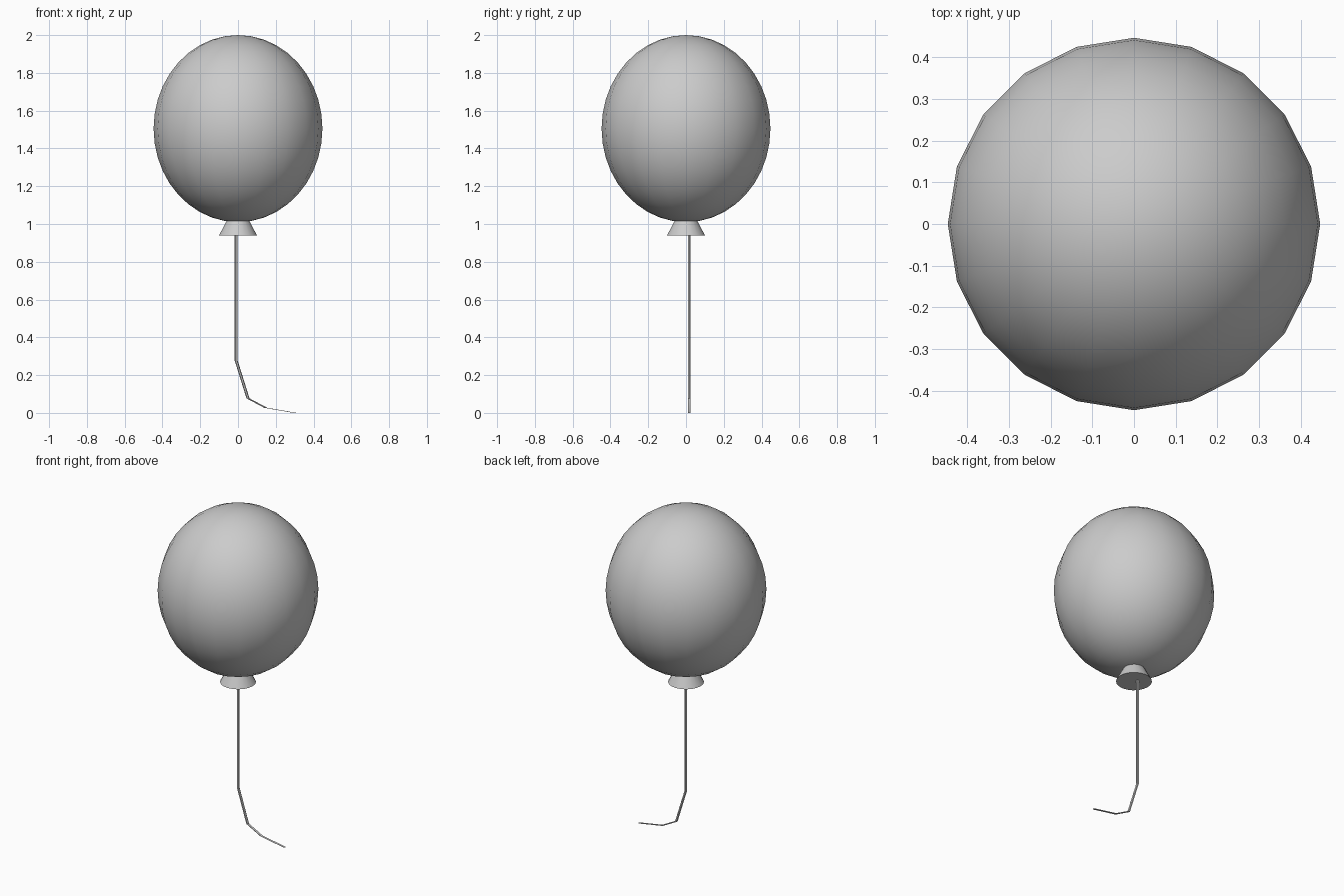
import bpy
import bmesh
import math

if "Cube" in bpy.data.objects:
    bpy.data.objects.remove(bpy.data.objects["Cube"])


def finish(bm, name, smooth_angle=None):
    bmesh.ops.recalc_face_normals(bm, faces=bm.faces)
    mesh = bpy.data.meshes.new(name)
    bm.to_mesh(mesh)
    bm.free()
    obj = bpy.data.objects.new(name, mesh)
    bpy.context.collection.objects.link(obj)
    if smooth_angle:
        bpy.ops.object.select_all(action='DESELECT')
        obj.select_set(True)
        bpy.context.view_layer.objects.active = obj
        bpy.ops.object.shade_smooth_by_angle(angle=math.radians(smooth_angle))
    return obj


def loft(name, rings, sides, smooth_angle=None):
    """Join horizontal rings given as (x, y, z, radius), capping both ends."""
    bm = bmesh.new()
    loops = []
    for x, y, z, r in rings:
        angles = [2 * math.pi * i / sides for i in range(sides)]
        loops.append([bm.verts.new((x + r * math.cos(a), y + r * math.sin(a), z)) for a in angles])
    for low, high in zip(loops, loops[1:]):
        for i in range(sides):
            j = (i + 1) % sides
            bm.faces.new((low[i], low[j], high[j], high[i]))
    bm.faces.new(loops[0])
    bm.faces.new(loops[-1])
    return finish(bm, name, smooth_angle)


# Inflated balloon body, slightly taller than wide
bm = bmesh.new()
bmesh.ops.create_uvsphere(bm, u_segments=20, v_segments=20, radius=1)
bmesh.ops.scale(bm, vec=(0.447, 0.447, 0.495), verts=bm.verts)
bmesh.ops.translate(bm, vec=(0, 0, 1.505), verts=bm.verts)
finish(bm, "balloon_body", 40)

# Flared neck under the balloon
loft("balloon_neck", [(0, 0, 0.94, 0.1), (0, 0, 1.03, 0.053)], 20, 40)

# String hanging off-centre and trailing on the ground; sections stay horizontal
path = [(-0.010, 0.945), (-0.010, 0.278), (0.053, 0.077), (0.147, 0.027), (0.303, 0.0)]
loft("string", [(x, 0.018, z, 0.008) for x, z in path], 6, 40)
